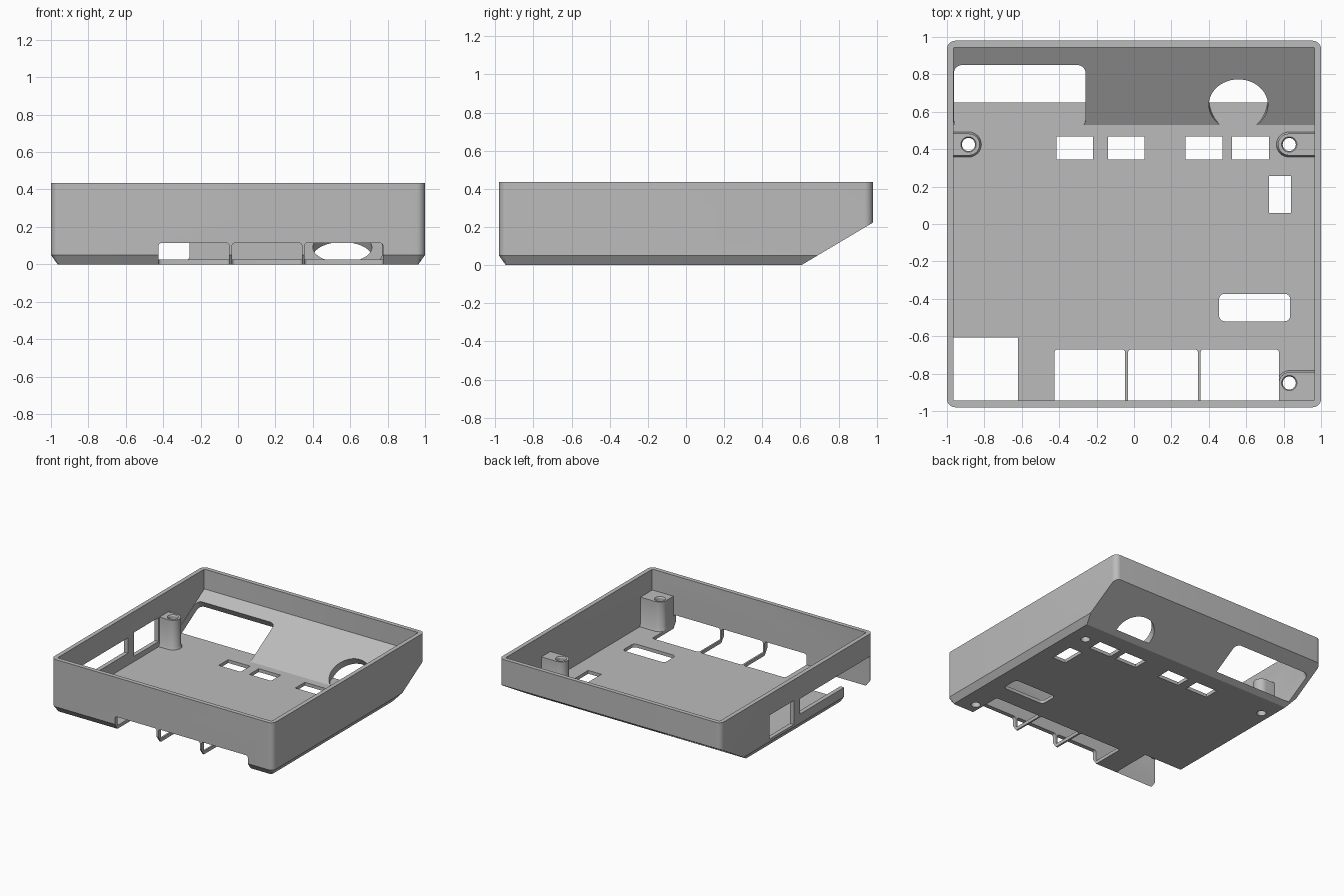
import bpy, bmesh
from math import cos, sin, pi, atan2, radians
from mathutils import Matrix, Vector

cube = bpy.data.objects.get("Cube")
if cube:
    bpy.data.objects.remove(cube, do_unlink=True)

TOP, FLOOR = 0.435, 0.027
SLOPE = atan2(0.22, 0.37)
along = Vector((0, cos(SLOPE), sin(SLOPE)))       # up the sloped back
outward = Vector((0, sin(SLOPE), -cos(SLOPE)))    # out of the sloped back
outer_foot = Vector((0, 0.605, 0))
inner_foot = Vector((0, 0.53, FLOOR))

grey = bpy.data.materials.new("grey plastic")
grey.use_nodes = True
colour = (0.5, 0.5, 0.5, 1)
grey.diffuse_color = colour
grey.node_tree.nodes["Principled BSDF"].inputs["Base Color"].default_value = colour


def outline(x0, x1, y0, y1, radii, steps=8):
    """Rectangle with a radius per corner, counter-clockwise from (x1, y1)."""
    corners = [(x1, y1, -1, -1), (x0, y1, 1, -1), (x0, y0, 1, 1), (x1, y0, -1, 1)]
    pts = []
    for i, ((cx, cy, sx, sy), r) in enumerate(zip(corners, radii)):
        if r <= 0:
            pts.append((cx, cy))
            continue
        for k in range(steps + 1):
            a = (i + k / steps) * pi / 2
            pts.append((cx + sx * r + r * cos(a), cy + sy * r + r * sin(a)))
    return pts


def solid(name, rect, radii, levels, planes=(), frame=None, steps=8):
    """Loft a rounded rectangle through (height, inset) levels, then trim it."""
    if not isinstance(radii, (list, tuple)):
        radii = [radii] * 4
    x0, x1, y0, y1 = rect
    bm = bmesh.new()
    rings = []
    for z, d in levels:
        pts = outline(x0 + d, x1 - d, y0 + d, y1 - d,
                      [max(r - d, 0.002) if r else 0 for r in radii], steps)
        rings.append([bm.verts.new((x, y, z)) for x, y in pts])
    n = len(rings[0])
    bm.faces.new(rings[0][::-1])
    bm.faces.new(rings[-1])
    for a, b in zip(rings, rings[1:]):
        for i in range(n):
            j = (i + 1) % n
            bm.faces.new((a[i], a[j], b[j], b[i]))
    if frame:
        bm.transform(frame)
    for point, normal in planes:
        cut = bmesh.ops.bisect_plane(bm, geom=bm.verts[:] + bm.edges[:] + bm.faces[:],
                                     plane_co=point, plane_no=normal, clear_outer=True)
        edges = [e for e in cut["geom_cut"] if isinstance(e, bmesh.types.BMEdge)]
        bmesh.ops.contextual_create(bm, geom=edges)
    bmesh.ops.recalc_face_normals(bm, faces=bm.faces[:])
    return finish(name, bm)


def block(name, x, y, z, bevel=0.0):
    """Plain box between two limits on each axis."""
    bm = bmesh.new()
    size = [b - a for a, b in (x, y, z)]
    mid = [(a + b) / 2 for a, b in (x, y, z)]
    bmesh.ops.create_cube(bm, size=1, matrix=Matrix.Translation(mid) @ Matrix.Diagonal((*size, 1)))
    if bevel:
        bmesh.ops.bevel(bm, geom=bm.edges[:], offset=bevel, segments=4, profile=0.5, affect="EDGES")
    return finish(name, bm)


def finish(name, bm):
    mesh = bpy.data.meshes.new(name)
    bm.to_mesh(mesh)
    bm.free()
    mesh.materials.append(grey)
    ob = bpy.data.objects.new(name, mesh)
    bpy.context.collection.objects.link(ob)
    return ob


def combine(target, tool, operation="DIFFERENCE"):
    mod = target.modifiers.new(tool.name, "BOOLEAN")
    mod.operation, mod.solver, mod.object = operation, "EXACT", tool
    bpy.context.view_layer.objects.active = target
    bpy.ops.object.modifier_apply(modifier=mod.name)
    bpy.data.objects.remove(tool, do_unlink=True)


# Tray shell: chamfered base, sloped back, hollow inside
shell = solid("tray_shell", (-1, 1, -0.98, 0.98), 0.045,
              [(0, 0.035), (0.05, 0), (TOP, 0)], [(outer_foot, outward)])
cavity = solid("cavity", (-0.965, 0.965, -0.945, 0.945), 0.01,
               [(FLOOR, 0), (TOP + 0.1, 0)], [(inner_foot, outward)], steps=3)
combine(shell, cavity)

# Screw posts joined to the walls, with a flared foot
R = 0.058
posts = [
    ((-0.966, -0.825, 0.367, 0.483), (R, 0, 0, R), (-0.885, 0.425)),
    ((0.77, 0.966, 0.367, 0.483), (0, R, R, 0), (0.83, 0.425)),
    ((0.775, 0.966, -0.946, -0.792), (0, R, 0, 0), (0.83, -0.85)),
]
for rect, radii, _ in posts:
    post = solid("screw_post", rect, radii, [(0.02, -0.01), (FLOOR + 0.005, -0.008),
                                            (FLOOR + 0.02, 0), (0.265, 0)])
    combine(shell, post, "UNION")
for _, _, (x, y) in posts:
    r = 0.035
    hole = solid("screw_hole", (x - r, x + r, y - r, y + r), r,
                 [(-0.1, 0), (0.255, 0), (0.28, -0.015)])
    combine(shell, hole)

# Port openings through the front wall and floor
for x in ((-0.425, -0.047), (-0.032, 0.342), (0.355, 0.775)):
    combine(shell, block("front_port", x, (-1.2, -0.67), (-0.2, 0.115), 0.018))

# Slots in the floor
for x in (-0.415, -0.14, 0.275, 0.525):
    combine(shell, block("floor_slot", (x, x + 0.197), (0.345, 0.467), (-0.1, 0.1)))
combine(shell, block("side_slot", (0.722, 0.84), (0.06, 0.257), (-0.1, 0.1)))
combine(shell, solid("long_slot", (0.455, 0.835, -0.52, -0.373), 0.03, [(-0.1, 0), (0.1, 0)]))

# Open corner and windows in the right wall
combine(shell, block("corner_opening", (-1.2, -0.62), (-0.945, -0.608), (-0.1, 0.25)))
combine(shell, block("wall_window_long", (-1.2, -0.9), (-0.608, -0.04), (0.125, 0.25)))
combine(shell, block("wall_window_tall", (-1.2, -0.9), (0.04, 0.355), (0.07, 0.265)))

# Window and round hole drilled square to the sloped back, stopping at the floor
frame = Matrix((
    (1, 0, 0, 0),
    (0, along.y, outward.y, inner_foot.y),
    (0, along.z, outward.z, inner_foot.z),
    (0, 0, 0, 1)))
floor_plane = [(Vector((0, 0, FLOOR)), Vector((0, 0, -1)))]
depth = [(-0.03, 0), (0.2, 0)]
combine(shell, solid("back_window", (-0.962, -0.26, -0.02, 0.372), 0.045,
                     depth, floor_plane, frame))
r, s = 0.158, 0.125
combine(shell, solid("back_hole", (0.558 - r, 0.558 + r, s - r, s + r), r,
                     depth, floor_plane, frame, steps=12))

# Smooth the rounded corners, keep the edges crisp
for ob in bpy.context.selected_objects:
    ob.select_set(False)
shell.select_set(True)
bpy.context.view_layer.objects.active = shell
bpy.ops.object.shade_smooth_by_angle(angle=radians(30))
